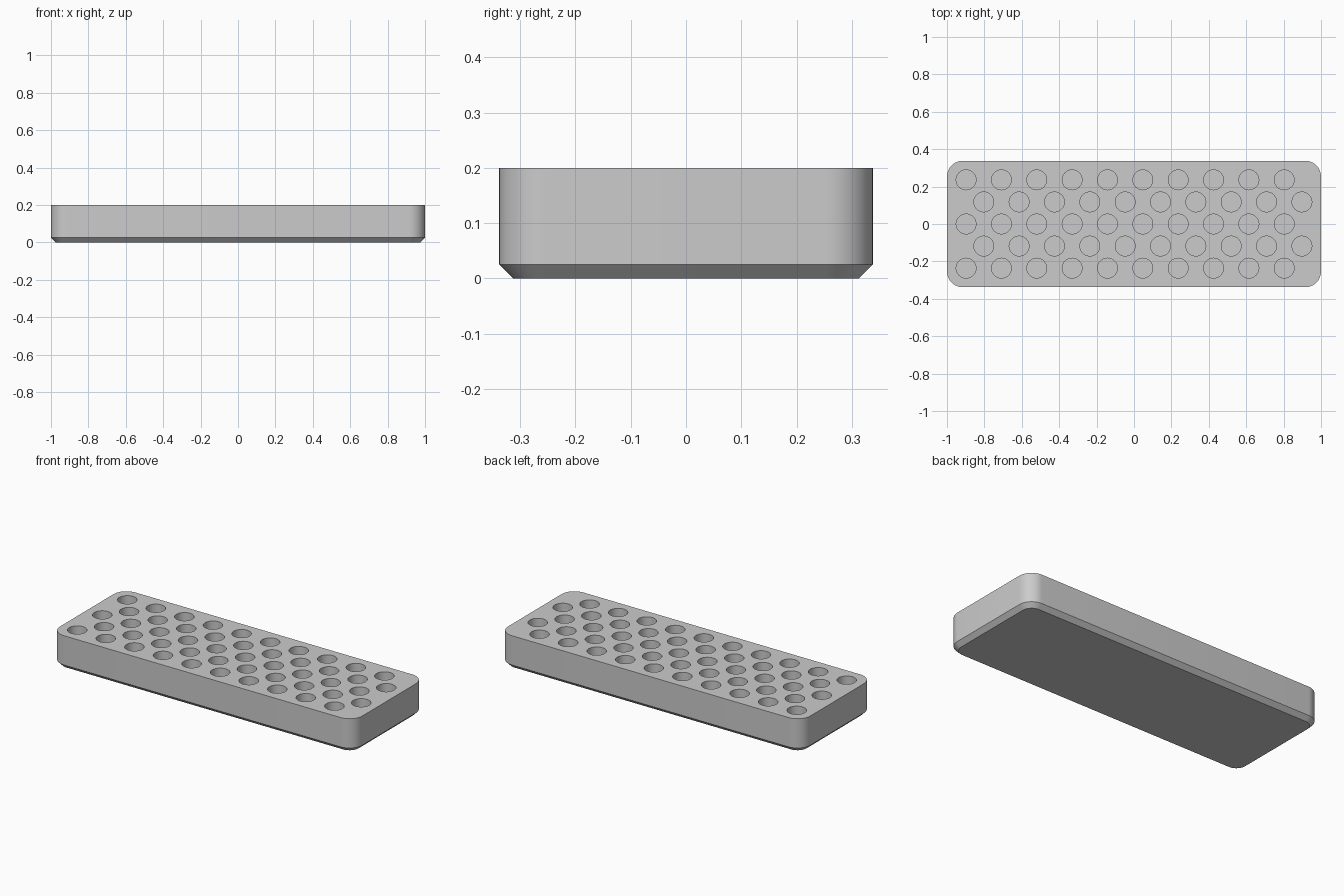
import bpy, bmesh, math
from mathutils import Matrix

if "Cube" in bpy.data.objects:
    bpy.data.objects.remove(bpy.data.objects["Cube"], do_unlink=True)

LENGTH, WIDTH, HEIGHT = 2.0, 0.676, 0.2
CORNER, CHAMFER = 0.085, 0.025
HOLE_RADIUS, HOLE_DEPTH = 0.053, 0.15
PITCH_X, PITCH_Y = 0.189, 0.118

# Plain grey material
grey = bpy.data.materials.new("plain_grey")
grey.use_nodes = True
colour = (0.6, 0.6, 0.6, 1)
grey.diffuse_color = colour
grey.node_tree.nodes["Principled BSDF"].inputs["Base Color"].default_value = colour


def make_object(name, bm):
    mesh = bpy.data.meshes.new(name)
    bm.to_mesh(mesh)
    bm.free()
    mesh.materials.append(grey)
    obj = bpy.data.objects.new(name, mesh)
    bpy.context.collection.objects.link(obj)
    return obj


def rounded_ring(bm, inset, z, steps=12):
    """Rounded rectangle of vertices, pulled in by the inset."""
    radius = CORNER - inset
    cx, cy = LENGTH / 2 - CORNER, WIDTH / 2 - CORNER
    ring = []
    for quarter, (sx, sy) in enumerate([(1, 1), (-1, 1), (-1, -1), (1, -1)]):
        for i in range(steps + 1):
            a = (quarter + i / steps) * math.pi / 2
            ring.append(bm.verts.new((sx * cx + radius * math.cos(a),
                                      sy * cy + radius * math.sin(a), z)))
    return ring


# Block with rounded corners and a chamfered bottom edge
bm = bmesh.new()
rings = [rounded_ring(bm, CHAMFER, 0), rounded_ring(bm, 0, CHAMFER),
         rounded_ring(bm, 0, HEIGHT)]
for low, high in zip(rings, rings[1:]):
    for i in range(len(low)):
        j = (i + 1) % len(low)
        bm.faces.new((low[i], low[j], high[j], high[i]))
bm.faces.new(rings[0][::-1])
bm.faces.new(rings[-1])
block = make_object("holder_block", bm)

# Staggered rows of round blind holes
bm = bmesh.new()
margin = 0.05
for row in range(-2, 3):
    shift = PITCH_X / 4 * (1 if row % 2 else -1)
    for col in range(10):
        place = Matrix.Translation(((col - 4.5) * PITCH_X + shift, row * PITCH_Y,
                                    HEIGHT + (margin - HOLE_DEPTH) / 2))
        bmesh.ops.create_cone(bm, cap_ends=True, segments=48, radius1=HOLE_RADIUS,
                              radius2=HOLE_RADIUS, depth=HOLE_DEPTH + margin,
                              matrix=place)
cutter = make_object("hole_cutter", bm)
cutter.hide_render = True

# Cut the holes, then drop the cutter
cut = block.modifiers.new("holes", "BOOLEAN")
cut.operation = "DIFFERENCE"
cut.solver = "EXACT"
cut.object = cutter
bpy.ops.object.select_all(action="DESELECT")
block.select_set(True)
bpy.context.view_layer.objects.active = block
bpy.ops.object.modifier_apply(modifier=cut.name)
bpy.data.objects.remove(cutter, do_unlink=True)
bpy.ops.object.shade_smooth_by_angle(angle=math.radians(30))
